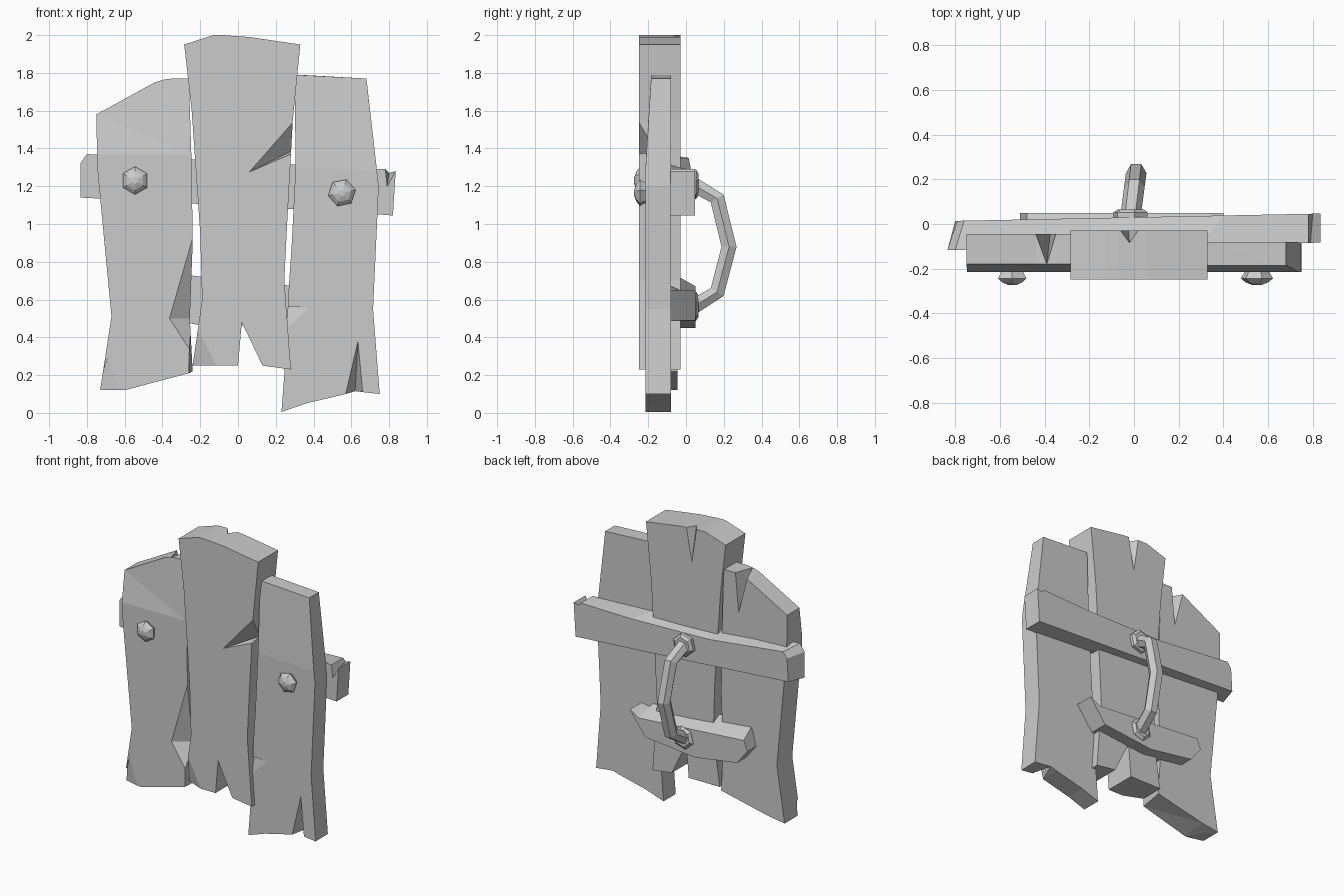
import bpy, bmesh, math
from mathutils import Vector

if "Cube" in bpy.data.objects:
    bpy.data.objects.remove(bpy.data.objects["Cube"])


def finish(name, bm):
    bmesh.ops.recalc_face_normals(bm, faces=bm.faces)
    me = bpy.data.meshes.new(name)
    bm.to_mesh(me)
    bm.free()
    ob = bpy.data.objects.new(name, me)
    bpy.context.collection.objects.link(ob)
    return ob


def skin(bm, rings):
    """Join equal-length point rings into a closed solid."""
    vs = [[bm.verts.new(p) for p in r] for r in rings]
    n = len(vs[0])
    for a, b in zip(vs, vs[1:]):
        for i in range(n):
            j = (i + 1) % n
            bm.faces.new((a[i], a[j], b[j], b[i]))
    bm.faces.new(vs[0])
    bm.faces.new(vs[-1])


def board(name, outline, y0, y1, back={}, slope=0.0, cuts=(), lean=0.0):
    """Loft an (x, z) outline from front y0 to back y1; 'back' moves single back points."""
    rear = [back.get(i, p) for i, p in enumerate(outline)]
    bm = bmesh.new()
    skin(bm, [[(x, y + slope * x, z) for x, z in pts]
              for pts, y in ((outline, y0), (rear, y1))])
    for z in cuts:
        bmesh.ops.bisect_plane(bm, geom=bm.verts[:] + bm.edges[:] + bm.faces[:],
                               plane_co=(0, 0, z), plane_no=(0, 0, 1))
    for v in bm.verts:
        if v.co.z > 1.4 and v.co.y < y0 + 0.02:
            v.co.y += lean
    if lean:
        bmesh.ops.triangulate(bm, faces=[f for f in bm.faces if len(f.verts) > 3])
    return finish(name, bm)


def chip(ob, *pts):
    """Cut a convex splinter out of a board."""
    bm = bmesh.new()
    for p in pts:
        bm.verts.new(p)
    bmesh.ops.convex_hull(bm, input=bm.verts[:])
    cutter = finish("cutter", bm)
    cutter.hide_render = True
    m = ob.modifiers.new("chip", 'BOOLEAN')
    m.operation, m.solver, m.object = 'DIFFERENCE', 'EXACT', cutter
    bpy.context.view_layer.objects.active = ob
    bpy.ops.object.modifier_apply(modifier=m.name)
    bpy.data.objects.remove(cutter)


def hex_turned(name, x, z, profile, angle):
    """Six-sided turning along y from (y, radius) steps."""
    bm = bmesh.new()
    skin(bm, [[(x + r * math.cos(angle + k * math.pi / 3), y,
                z + r * math.sin(angle + k * math.pi / 3)) for k in range(6)]
              for y, r in profile])
    return finish(name, bm)


# Three upright planks
left = board("left_plank",
             [(-.73, .12), (-.60, .12), (-.26, .21), (-.255, .5), (-.24, .9), (-.245, 1.3),
              (-.26, 1.77), (-.35, 1.77), (-.39, 1.765), (-.44, 1.75), (-.75, 1.58),
              (-.745, 1.3), (-.67, .51)],
             -.215, -.045, back={8: (-.375, 1.5), 1: (-.6, .14), 2: (-.24, .22)},
             cuts=(.51, 1.37), lean=.035)
chip(left, (-.24, -.22, .95), (-.37, -.22, .5), (-.23, -.12, .5), (-.22, -.26, .6), (-.24, -.22, .3))
chip(left, (-.60, -.22, .1), (-.68, -.22, .33), (-.75, -.18, .1), (-.76, -.3, .1))

middle = board("middle_plank",
               [(-.24, .25), (0, .25), (.02, .48), (.13, .25), (.28, .23), (.245, .7), (.26, 1.0),
                (.29, 1.55), (.33, 1.95), (.06, 1.99), (-.02, 1.995), (-.07, 2.0), (-.13, 2.0),
                (-.285, 1.95), (-.245, 1.6), (-.20, .95), (-.19, .6)],
               -.248, -.03, cuts=(.62,))
chip(middle, (.05, -.252, 1.27), (.295, -.252, 1.55), (.31, -.15, 1.40), (.33, -.32, 1.38))
chip(middle, (-.22, -.252, .48), (-.10, -.252, .24), (-.26, -.18, .22), (-.28, -.32, .22))
chip(middle, (-.07, -.02, 2.02), (.03, -.02, 2.02), (-.02, -.09, 2.02), (-.025, -.02, 1.72))

right = board("right_plank",
              [(.23, .005), (.36, .05), (.57, .10), (.635, .38), (.66, .11), (.75, .10), (.715, .55),
               (.745, 1.2), (.68, 1.77), (.30, 1.79), (.305, 1.3), (.285, .9), (.27, .68), (.245, .2)],
              -.215, -.08, back={3: (.62, .115), 9: (.32, 1.79)}, cuts=(.51, 1.28), lean=.03)
chip(right, (.26, -.22, .42), (.40, -.22, .55), (.25, -.19, .58), (.24, -.3, .52))

# Two cross bars at the back
board("upper_bar",
      [(-.835, 1.14), (.1, 1.09), (.75, 1.05), (.82, 1.045), (.835, 1.28), (.79, 1.20), (.78, 1.29),
       (.3, 1.315), (-.2, 1.34), (-.80, 1.37), (-.835, 1.32)],
      -.1, .03, back={0: (-.80, 1.15), 9: (-.76, 1.35), 10: (-.79, 1.31), 5: (.80, 1.27),
                      7: (.4, 1.28), 8: (-.2, 1.29)}, slope=.02)
board("lower_bar",
      [(-.43, .50), (-.1, .45), (.28, .49), (.40, .65), (.34, .64), (.31, .67), (-.47, .75), (-.51, .60)],
      -.09, .05, back={6: (-.48, .67), 5: (.33, .61), 4: (.36, .63)})

# Bolts on the front
for name, x, z, a in (("left_bolt", -.545, 1.23, math.pi / 2), ("right_bolt", .55, 1.165, .2)):
    hex_turned(name, x, z, [(-.20, .05), (-.225, .062), (-.243, .074), (-.262, .05), (-.274, .018)], a)

# Collars of the handle
for name, z in (("upper_collar", 1.21), ("lower_collar", .565)):
    hex_turned(name, -.015, z, [(0, .08), (.052, .08), (.066, .06)], .3)

# Bent six-sided handle
path = [Vector((-.02, y, z)) for y, z in
        ((.02, 1.22), (.165, 1.135), (.228, .88), (.165, .64), (.02, .55))]
rings = []
for i, p in enumerate(path):
    t = (path[min(i + 1, 4)] - path[max(i - 1, 0)]).normalized()
    side = Vector((1, 0, 0))
    out = t.cross(side)
    rings.append([p + .046 * (math.cos(k * math.pi / 3) * side + math.sin(k * math.pi / 3) * out)
                  + Vector((.03 * p.y / .23, 0, 0)) for k in range(6)])
bm = bmesh.new()
skin(bm, rings)
finish("handle", bm)
